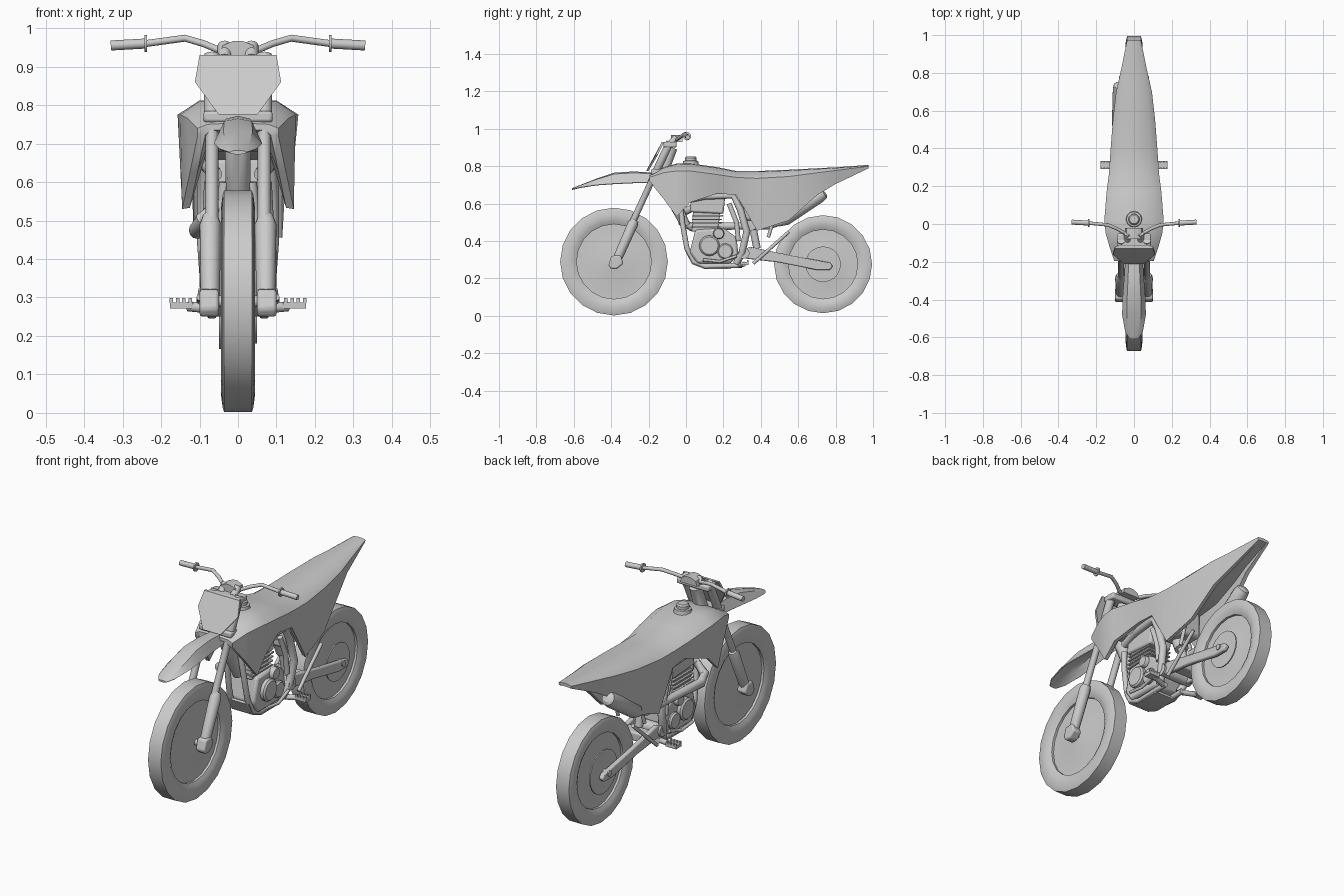
import bpy, bmesh, math
from mathutils import Vector


def skin(name, rings, mirror=False, wrap=False, angle=35):
    """Join equal-length closed rings into one surface, capped or wrapped."""
    bm = bmesh.new()
    vs = [[bm.verts.new(p) for p in ring] for ring in rings]
    n = len(vs[0])
    pairs = list(zip(vs, vs[1:])) + ([(vs[-1], vs[0])] if wrap else [])
    for a, b in pairs:
        for i in range(n):
            j = (i + 1) % n
            bm.faces.new((a[i], a[j], b[j], b[i]))
    if not wrap:
        bm.faces.new(vs[0])
        bm.faces.new(vs[-1])
    bmesh.ops.recalc_face_normals(bm, faces=bm.faces)
    me = bpy.data.meshes.new(name)
    bm.to_mesh(me)
    bm.free()
    me.shade_smooth()
    me.set_sharp_from_angle(angle=math.radians(angle))
    ob = bpy.data.objects.new(name, me)
    bpy.context.collection.objects.link(ob)
    if mirror:
        m = ob.modifiers.new("Mirror", 'MIRROR')
        m.use_mirror_merge = False
    return ob


def tube(name, pts, r, mirror=False, sides=12):
    """Round bar along a path; r is one radius or one per point."""
    P = [Vector(p) for p in pts]
    rs = r if isinstance(r, (list, tuple)) else [r] * len(P)
    d = P[-1] - P[0]
    k = min(range(3), key=lambda i: abs(d[i]))
    ref = Vector([1 if i == k else 0 for i in range(3)])
    rings = []
    for i, p in enumerate(P):
        t = (P[min(i + 1, len(P) - 1)] - P[max(i - 1, 0)]).normalized()
        u = t.cross(ref).normalized()
        v = t.cross(u)
        rings.append([p + rs[i] * (u * math.cos(a) + v * math.sin(a))
                      for a in (2 * math.pi * s / sides for s in range(sides))])
    return skin(name, rings, mirror)


def prism(name, outline, x0, x1, mirror=False, bevel=0.0):
    """Side outline (y, z) extruded across x."""
    ob = skin(name, [[(x, y, z) for y, z in outline] for x in (x0, x1)], mirror)
    if bevel:
        b = ob.modifiers.new("Bevel", 'BEVEL')
        b.width, b.segments = bevel, 2
    return ob


def box(name, c, s, mirror=False, bevel=0.0):
    y0, y1, z0, z1 = c[1] - s[1] / 2, c[1] + s[1] / 2, c[2] - s[2] / 2, c[2] + s[2] / 2
    return prism(name, [(y0, z0), (y1, z0), (y1, z1), (y0, z1)],
                 c[0] - s[0] / 2, c[0] + s[0] / 2, mirror, bevel)


def lathe(name, profile, y, z, seg=20, wrap=False):
    """Profile of (x, radius) turned about an axle along x."""
    return skin(name, [[(x, y + r * math.cos(a), z + r * math.sin(a))
                        for a in (2 * math.pi * s / seg for s in range(seg))]
                       for x, r in profile], wrap=wrap, angle=50)


# Wheels: tyre, dished disc and hub
for end, y, z, R, rim in (("front", -.385, .29, .288, .2), ("rear", .733, .276, .262, .185)):
    lathe(end + "_tyre", [(-.03, rim), (-.04, rim + .02), (-.044, rim + .045), (-.04, R - .012),
                          (-.036, R), (.036, R), (.04, R - .012), (.044, rim + .045),
                          (.04, rim + .02), (.03, rim)], y, z, wrap=True)
    lathe(end + "_wheel_disc", [(-.034, .02), (-.02, .1), (-.018, rim + .01),
                                (.018, rim + .01), (.02, .1), (.034, .02)], y, z)
    tube(end + "_axle", [(-.085, y, z), (.085, y, z)], .015)
lathe("rear_sprocket", [(-.05, .11), (-.044, .11)], .733, .276)
lathe("rear_brake_disc", [(.044, .095), (.05, .095)], .733, .276)

# Fork legs, guards and feet
tube("fork_upper_leg", [(.068, -.085, .93), (.068, -.165, .76), (.068, -.168, .755), (.068, -.30, .47)],
     [.021, .021, .017, .017], True)
tube("fork_lower_guard", [(.072, -.272, .512), (.072, -.285, .49), (.072, -.36, .32), (.074, -.385, .27)],
     [.02, .028, .025, .022], True)
prism("fork_foot", [(-.415, .27), (-.40, .32), (-.35, .325), (-.335, .28), (-.37, .25), (-.40, .25)],
      .05, .1, True, .008)
box("upper_clamp", (0, -.085, .915), (.18, .07, .03), bevel=.008)
box("lower_clamp", (0, -.158, .77), (.18, .06, .03), bevel=.008)
tube("steering_head", [(0, -.075, .9), (0, -.13, .76), (0, -.06, .6), (0, 0, .48)], [.03, .035, .032, .025])

# Handlebar, grips, flanges, levers and pad
tube("handlebar", [(0, -.05, .94), (.047, -.05, .942), (.09, -.025, .96), (.138, -.005, .974),
                   (.24, .005, .96), (.325, .01, .955)], .009, True)
tube("grip", [(.242, .005, .96), (.33, .01, .955)], .013, True)
tube("grip_flange", [(.236, .005, .96), (.243, .005, .96)], .022, True)
tube("bar_clamp", [(.035, -.085, .92), (.035, -.05, .955)], .018, True)
skin("bar_pad", [[(x, y, z) for x, z in ((-.048, .93), (.048, .93), (.04, .955), (.012, .967),
                                        (-.012, .967), (-.04, .955))] for y in (-.08, -.02)])

# Number plate
skin("number_plate", [[(x, -.135 - (.93 - z) * .5 + dy + abs(x) * .12, z) for x, z in
                       ((-.1, .93), (.1, .93), (.112, .86), (.05, .775), (-.05, .775), (-.112, .86))]
                      for dy in (-.006, .006)], angle=20)

# Front fender: arched section (y, crown z, half width, edge drop)
rings = []
for y, z, w, d in ((-.61, .682, .022, .004), (-.57, .698, .047, .012), (-.48, .733, .063, .033),
                   (-.385, .765, .06, .058), (-.28, .772, .052, .06), (-.17, .765, .045, .05)):
    half = [(.6 * w, z - .12 * d), (w, z - d), (.93 * w, z - d - .003), (.55 * w, z - .12 * d - .009)]
    rings.append([(0, y, z)] + [(x, y, h) for x, h in half] + [(0, y, z - .01)]
                 + [(-x, y, h) for x, h in reversed(half)])
skin("front_fender", rings)

# Bodywork: y, top z, top w, shoulder z, shoulder w, lower z, lower w, underside centre z
rings = []
for y, zt, wt, zm, wm, zb, wb, zc in (
        (-.195, .75, .08, .74, .105, .72, .105, .735), (-.12, .79, .09, .765, .13, .625, .125, .70),
        (-.05, .81, .1, .775, .15, .53, .145, .68), (.02, .812, .1, .775, .157, .605, .14, .67),
        (.17, .79, .095, .755, .145, .655, .11, .66), (.27, .77, .085, .74, .132, .645, .115, .65),
        (.38, .77, .085, .735, .125, .455, .115, .64), (.55, .777, .08, .745, .112, .51, .1, .65),
        (.7, .785, .07, .765, .095, .645, .08, .70), (.8, .79, .055, .777, .072, .705, .055, .735),
        (.975, .803, .03, .8, .036, .788, .032, .79)):
    half = [(wt, zt), (wm, zm), (wb, zb), (wb - .02 if y < .9 else .02, zb + .003), (wb * .6, zc)]
    rings.append([(0, y, zt + .004)] + [(x, y, z) for x, z in half] + [(0, y, zc)]
                 + [(-x, y, z) for x, z in reversed(half)])
skin("seat_and_side_panels", rings, angle=40)
tube("fuel_cap", [(0, .025, .80), (0, .025, .828), (0, .025, .83), (0, .025, .845), (0, .025, .853)],
     [.045, .04, .03, .03, .024])

# Engine: crankcase, cylinder, head and round side covers
prism("crankcase", [(.02, .34), (.06, .28), (.24, .28), (.28, .33), (.27, .42), (.2, .47), (.05, .46)],
      -.075, .075, bevel=.012)
prism("cylinder", [(.03, .45), (.17, .45), (.19, .60), (.04, .60)], -.055, .055, bevel=.008)
prism("cylinder_head", [(.02, .555), (.2, .545), (.21, .64), (.03, .66)], -.065, .065, bevel=.01)
for i in range(4):
    box("cylinder_fin", (0, .105 + i * .004, .475 + i * .02), (.13, .16, .007))
for side in (-1, 1):
    for y, z, r, x in ((.125, .375, .055, .1), (.175, .44, .03, .095), (.21, .345, .042, .09)):
        tube("engine_cover", [(side * .07, y, z), (side * (x - .008), y, z), (side * x, y, z)],
             [r, r, r * .85], sides=16)
box("airbox", (0, .36, .58), (.12, .14, .14), bevel=.015)

# Frame: cradle, spars, lower bash plate and rear subframe
tube("cradle_tube", [(.035, -.03, .6), (.045, -.02, .5), (.05, .005, .36), (.052, .04, .29),
                     (.052, .1, .265), (.052, .3, .27)], .014, True)
tube("frame_spar", [(.06, 0, .62), (.075, .1, .64), (.085, .25, .645), (.088, .29, .57),
                    (.088, .325, .45), (.08, .3, .34), (.06, .27, .28)], .019, True)
tube("inner_spar", [(.075, .23, .6), (.08, .27, .5), (.08, .28, .4)], .013, True)
prism("bash_plate", [(.0, .34), (.035, .275), (.1, .25), (.24, .25), (.24, .262), (.1, .262), (.045, .285), (.012, .345)],
      -.06, .06)
tube("subframe_strut", [(.085, .55, .45), (.088, .36, .28)], .009, True)
tube("subframe_brace", [(.07, .47, .52), (.075, .44, .42)], .009, True)
tube("rear_shock", [(0, .3, .6), (0, .36, .46), (0, .36, .459), (0, .38, .36)], [.034, .034, .02, .02])

# Swingarm and axle blocks
prism("swingarm", [(.27, .325), (.34, .37), (.55, .325), (.77, .285), (.785, .265), (.77, .245),
                   (.7, .245), (.5, .285), (.33, .305)], .056, .08, True, .006)
tube("swingarm_pivot", [(-.09, .31, .335), (.09, .31, .335)], .03)
box("swingarm_bridge", (0, .40, .33), (.13, .07, .045), bevel=.008)

# Exhaust header and muffler on the left side
tube("exhaust_header", [(0, .04, .58), (-.04, -.02, .55), (-.09, -.02, .5), (-.105, .03, .475), (-.1, .15, .48),
                        (-.09, .3, .48), (-.085, .44, .48), (-.08, .53, .515)],
     [.02, .021, .023, .023, .021, .019, .019, .022])
tube("muffler", [(-.08, .49, .495), (-.08, .53, .52), (-.075, .71, .64), (-.075, .735, .657), (-.075, .742, .662)],
     [.02, .038, .038, .033, .02], sides=14)

# Foot pegs with teeth, plus pedal levers
tube("peg_bracket", [(.06, .29, .27), (.13, .31, .277)], .013, True)
box("foot_peg", (.147, .312, .279), (.06, .042, .016), True)
for i in range(4):
    for dy in (-.017, .017):
        box("peg_tooth", (.124 + i * .0165, .312 + dy, .292), (.009, .008, .012), True)
tube("pedal_lever", [(.095, .27, .32), (.1, .18, .29), (.1, .09, .30)], .008, True)
